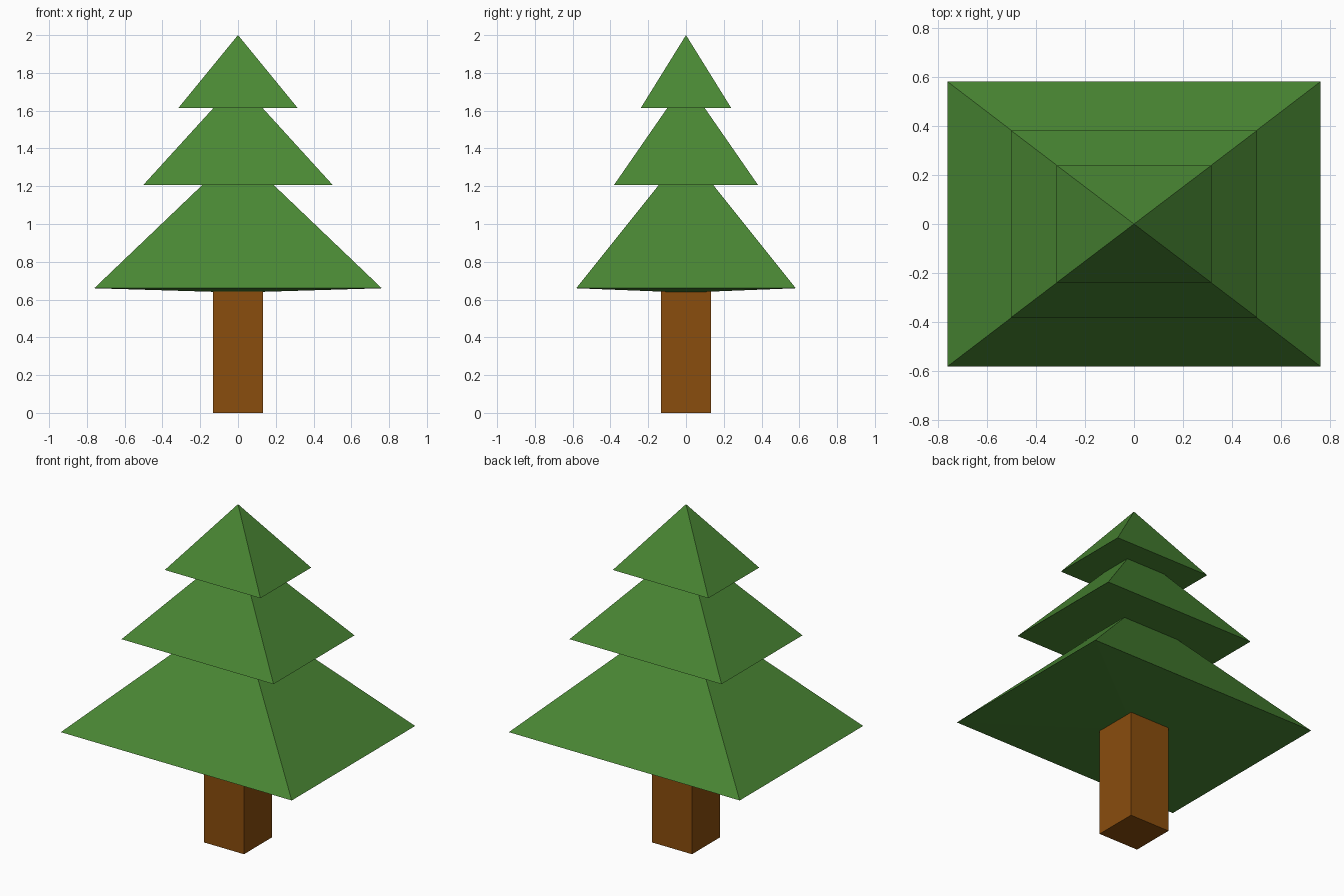
import bpy, bmesh

if "Cube" in bpy.data.objects:
    bpy.data.objects.remove(bpy.data.objects["Cube"])


def material(name, rgb):
    m = bpy.data.materials.new(name)
    m.diffuse_color = (*rgb, 1.0)
    m.use_nodes = True
    m.node_tree.nodes["Principled BSDF"].inputs["Base Color"].default_value = m.diffuse_color
    return m


green = material("pine green", (0.068, 0.245, 0.034))
brown = material("bark brown", (0.255, 0.075, 0.004))


def add_object(name, bm, mat):
    bmesh.ops.recalc_face_normals(bm, faces=bm.faces)
    mesh = bpy.data.meshes.new(name)
    bm.to_mesh(mesh)
    bm.free()
    mesh.materials.append(mat)
    obj = bpy.data.objects.new(name, mesh)
    bpy.context.collection.objects.link(obj)


def pyramid(name, hx, hy, base, apex, sag=0.0):
    """Four-sided foliage tier; the underside may sag to a shallow point."""
    bm = bmesh.new()
    ring = [bm.verts.new((sx * hx, sy * hy, base))
            for sx, sy in ((-1, -1), (1, -1), (1, 1), (-1, 1))]
    tips = [bm.verts.new((0, 0, apex))]
    if sag:
        tips.append(bm.verts.new((0, 0, base - sag)))
    else:
        bm.faces.new(ring)
    for tip in tips:
        for i in range(4):
            bm.faces.new((ring[i], ring[(i + 1) % 4], tip))
    add_object(name, bm, green)


# Foliage tiers, bottom to top
pyramid("lower_foliage", 0.761, 0.581, 0.66, 1.387, sag=0.023)
pyramid("middle_foliage", 0.501, 0.381, 1.207, 1.757)
pyramid("top_foliage", 0.315, 0.239, 1.615, 2.0)

# Square trunk, reaching just inside the lowest tier
trunk_top = 0.68
bm = bmesh.new()
bmesh.ops.create_cube(bm, size=1.0)
bmesh.ops.scale(bm, vec=(0.264, 0.264, trunk_top), verts=bm.verts)
bmesh.ops.translate(bm, vec=(0, 0, trunk_top / 2), verts=bm.verts)
add_object("trunk", bm, brown)
